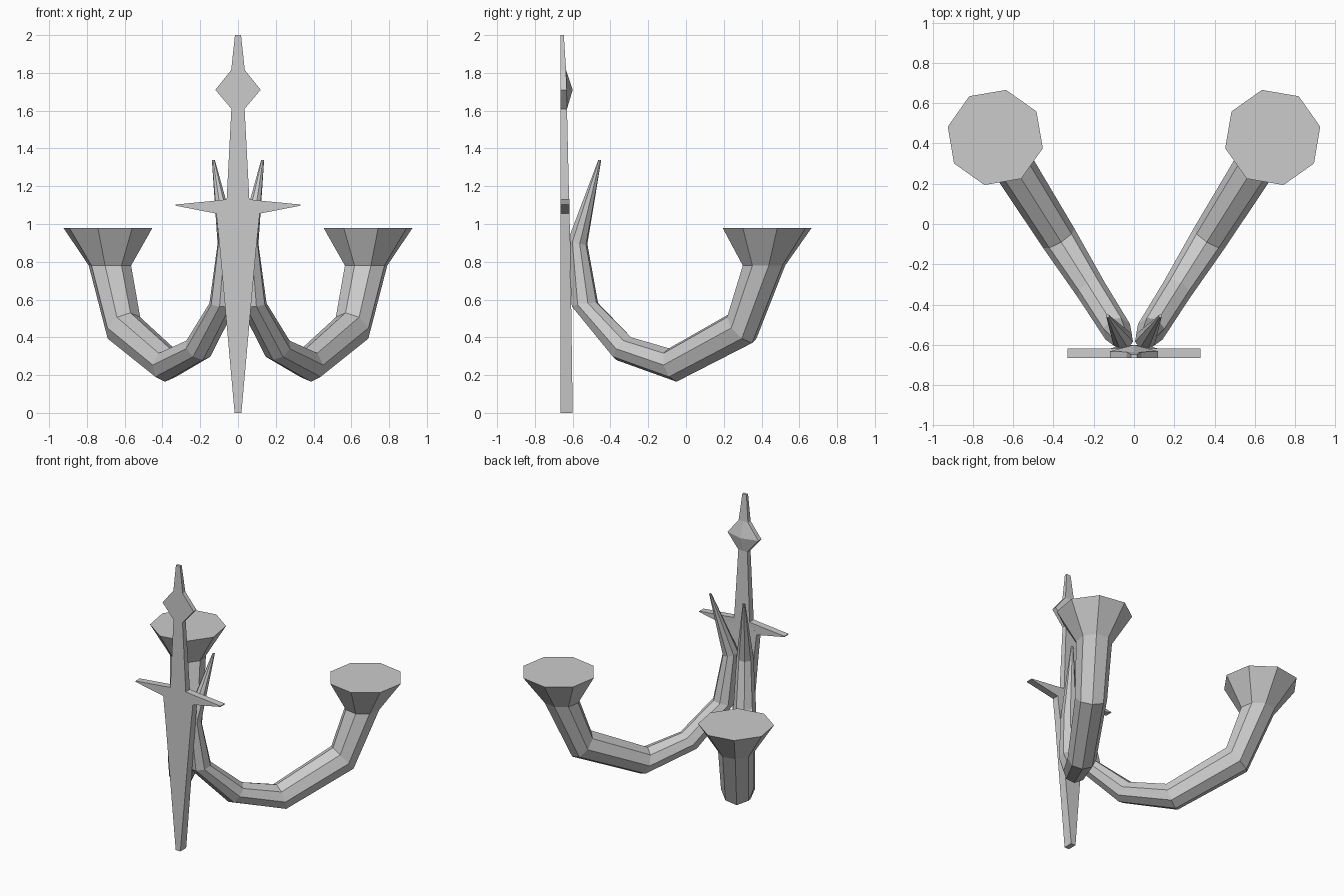
import bpy, bmesh, math
from mathutils import Vector

if "Cube" in bpy.data.objects:
    bpy.data.objects.remove(bpy.data.objects["Cube"])


def loft(name, rings):
    """Flat-faced skin through equal-length closed rings, capped at both ends."""
    bm = bmesh.new()
    rows = [[bm.verts.new(p) for p in ring] for ring in rings]
    n = len(rows[0])
    for a, b in zip(rows, rows[1:]):
        for i in range(n):
            j = (i + 1) % n
            bm.faces.new((a[i], a[j], b[j], b[i]))
    bm.faces.new(rows[0])
    bm.faces.new(rows[-1])
    bmesh.ops.recalc_face_normals(bm, faces=bm.faces)
    mesh = bpy.data.meshes.new(name)
    bm.to_mesh(mesh)
    bm.free()
    obj = bpy.data.objects.new(name, mesh)
    bpy.context.collection.objects.link(obj)
    return obj


FRONT = -0.665

# Wall spike: height, half width, rear edge y, rear centre y
spike = [(0.00, 0.018, -0.60, -0.60), (0.88, 0.097, -0.612, -0.612),
         (1.055, 0.115, -0.617, -0.617), (1.13, 0.06, -0.619, -0.619),
         (1.61, 0.035, -0.63, -0.63), (1.71, 0.12, -0.632, -0.60),
         (1.815, 0.036, -0.635, -0.635), (2.00, 0.016, -0.647, -0.647)]
loft("wall_spike", [[(-w, FRONT, z), (w, FRONT, z), (w, e, z), (0, c, z), (-w, e, z)]
                    for z, w, e, c in spike])

# Octagonal arm stations: inner (distance, z) and outer (distance, z) in the arm's plane
stations = [((0.178, 1.34), (0.162, 1.34)),
            ((0.083, 0.89), (-0.02, 0.92)),
            ((0.148, 0.585), (0.006, 0.56)),
            ((0.366, 0.40), (0.272, 0.28)),
            ((0.603, 0.342), (0.65, 0.165)),
            ((0.993, 0.53), (1.123, 0.37)),
            ((1.082, 0.78), (1.312, 0.78)),
            ((0.975, 0.98), (1.459, 0.98))]


def arm_rings(side):
    out = Vector((side * 0.533, 0.846, 0))
    across = Vector((0.846, -side * 0.533, 0))
    base = Vector((side * 0.04, -0.60, 0))
    rings = []
    for inner, outer in stations:
        a = base + out * inner[0] + Vector((0, 0, inner[1]))
        b = base + out * outer[0] + Vector((0, 0, outer[1]))
        mid, half = (a + b) / 2, (a - b) / 2
        rings.append([mid + half * math.cos(k * math.pi / 4)
                      + across * half.length * math.sin(k * math.pi / 4)
                      for k in range(8)])
    return rings


for side, label in ((-1, "left"), (1, "right")):
    # Curved arm from thorn tip to flared cup
    loft(label + "_arm_and_cup", arm_rings(side))
    # Tapered cross point
    loft(label + "_cross_point",
         [[(side * x0, FRONT, lo), (side * x0, -0.618, lo),
           (side * x1, -0.618, hi), (side * x1, FRONT, hi)]
          for x0, x1, lo, hi in ((0.05, 0.05, 1.045, 1.132),
                                 (0.115, 0.115, 1.055, 1.124),
                                 (0.33, 0.33, 1.097, 1.103))])
